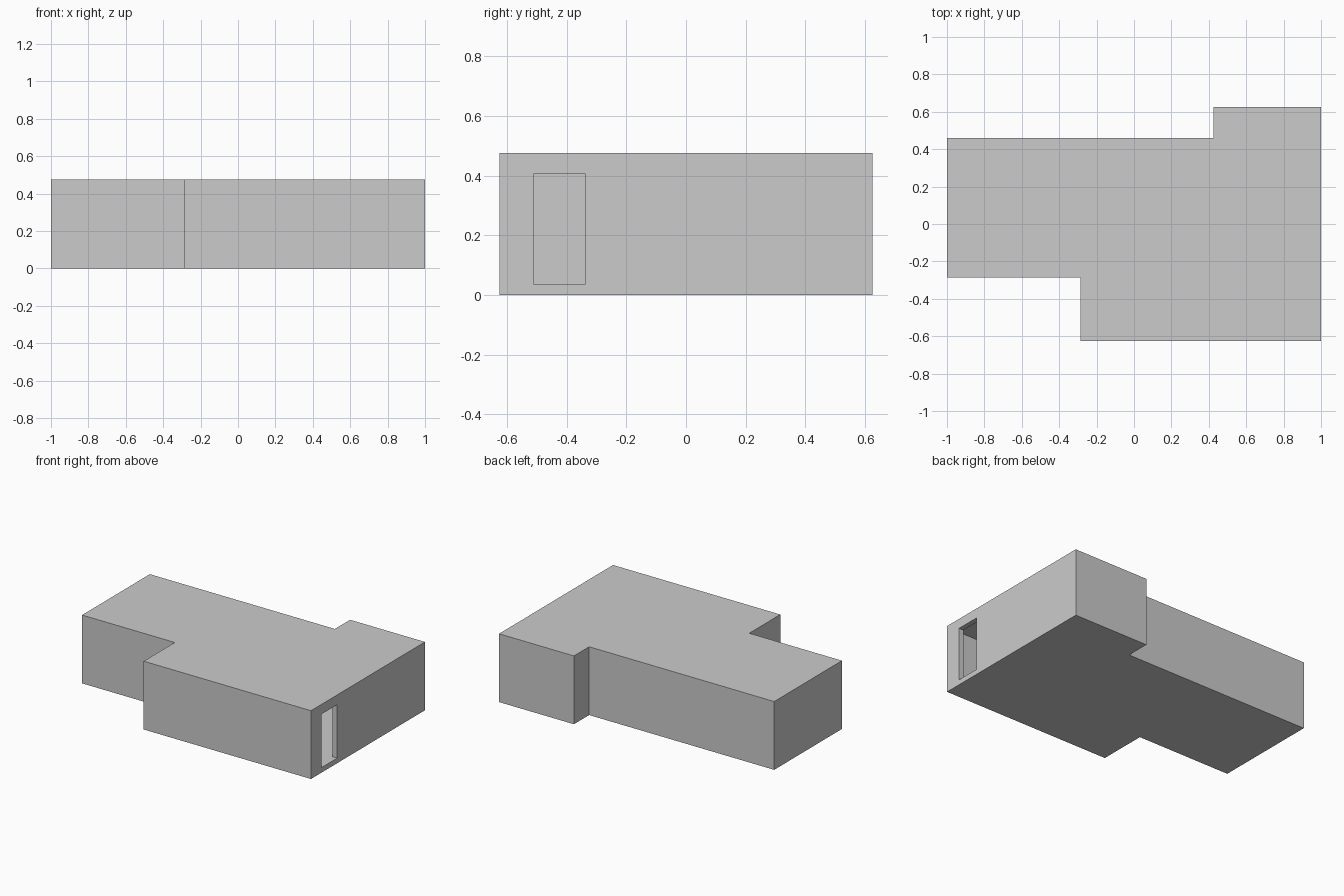
import bpy
import bmesh

if "Cube" in bpy.data.objects:
    bpy.data.objects.remove(bpy.data.objects["Cube"])

WALL = 0.035
HEIGHT = 0.475


def prism(name, outline, z0, z1):
    """Extrude a counter-clockwise xy outline from z0 to z1."""
    bm = bmesh.new()
    base = bm.faces.new([bm.verts.new((x, y, z0)) for x, y in outline])
    top = bmesh.ops.extrude_face_region(bm, geom=[base])
    moved = [v for v in top["geom"] if isinstance(v, bmesh.types.BMVert)]
    bmesh.ops.translate(bm, vec=(0, 0, z1 - z0), verts=moved)
    bmesh.ops.recalc_face_normals(bm, faces=bm.faces)
    mesh = bpy.data.meshes.new(name)
    bm.to_mesh(mesh)
    bm.free()
    obj = bpy.data.objects.new(name, mesh)
    bpy.context.collection.objects.link(obj)
    return obj


# Hollow building with a stepped plan
building = prism("building_shell", [
    (-1, -0.285), (-0.287, -0.285), (-0.287, -0.626), (1, -0.626),
    (1, 0.626), (0.424, 0.626), (0.424, 0.459), (-1, 0.459)], 0, HEIGHT)
shell = building.modifiers.new("wall_thickness", 'SOLIDIFY')
shell.thickness = WALL
shell.offset = -1
shell.use_even_offset = True

# Doorway through the right-hand wall, level with the inner floor
cutter = prism("doorway_cutter", [
    (0.93, -0.51), (1.05, -0.51), (1.05, -0.338), (0.93, -0.338)],
    WALL + 0.0005, 0.407)
cutter.hide_render = True
cutter.hide_set(True)
door = building.modifiers.new("doorway", 'BOOLEAN')
door.operation = 'DIFFERENCE'
door.solver = 'EXACT'
door.object = cutter
